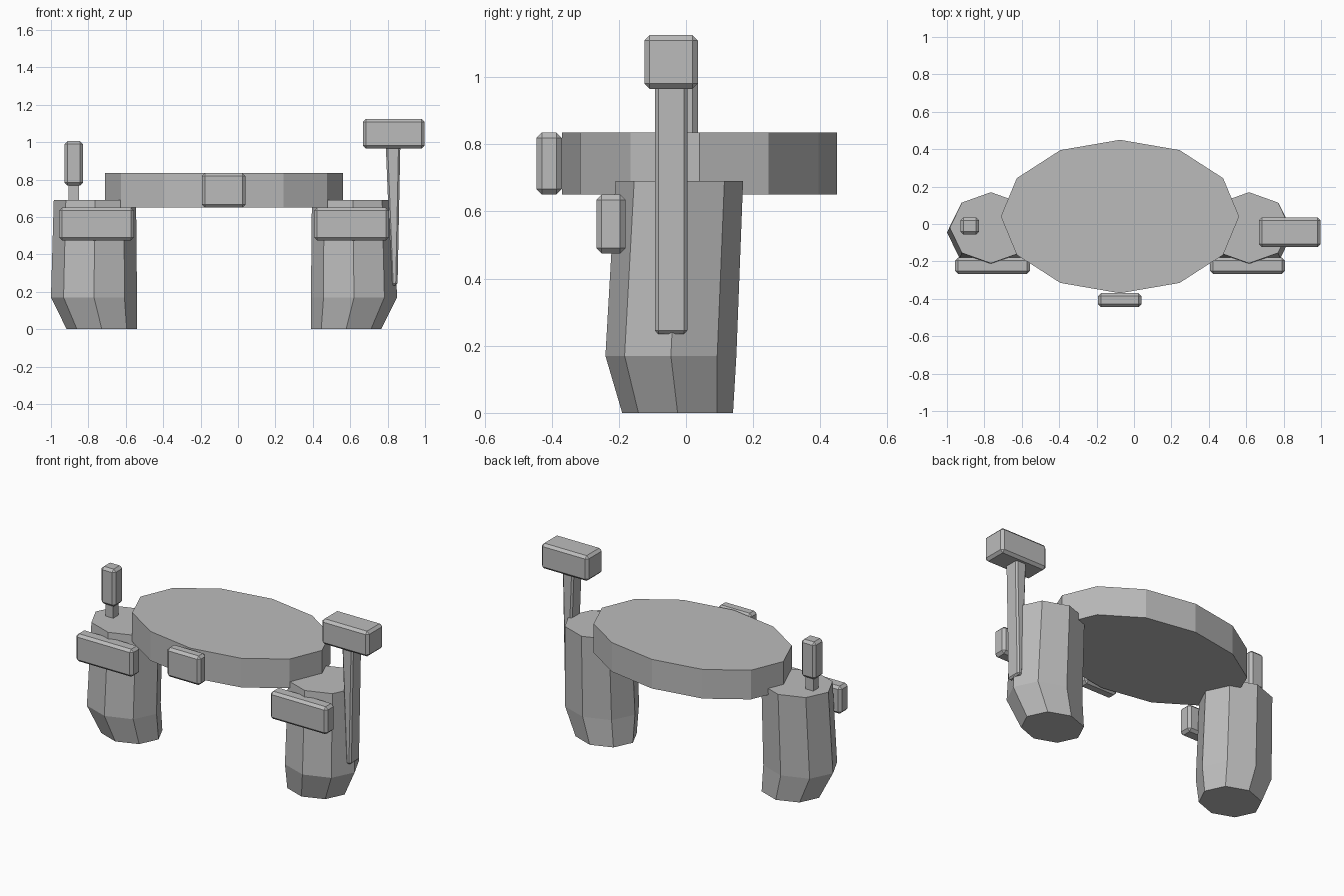
import bpy, bmesh, math

if "Cube" in bpy.data.objects:
    bpy.data.objects.remove(bpy.data.objects["Cube"], do_unlink=True)

# One plain grey for everything
GREY = (0.5, 0.5, 0.5, 1)
grey = bpy.data.materials.new("plain grey")
grey.use_nodes = True
grey.diffuse_color = GREY
grey.node_tree.nodes["Principled BSDF"].inputs["Base Color"].default_value = GREY

MID_X = -0.075  # the stool is symmetric about this plane


def finish(name, bm):
    bmesh.ops.recalc_face_normals(bm, faces=bm.faces)
    mesh = bpy.data.meshes.new(name)
    bm.to_mesh(mesh)
    bm.free()
    mesh.materials.append(grey)
    obj = bpy.data.objects.new(name, mesh)
    bpy.context.collection.objects.link(obj)
    return obj


def lofted(name, sides, rings):
    """Closed prism through elliptical rings (cx, cy, z, rx, ry)."""
    bm = bmesh.new()
    loops = []
    for cx, cy, z, rx, ry in rings:
        angles = [math.tau * i / sides for i in range(sides)]
        loops.append([bm.verts.new((cx + rx * math.cos(a), cy + ry * math.sin(a), z))
                      for a in angles])
    for low, high in zip(loops, loops[1:]):
        for i in range(sides):
            j = (i + 1) % sides
            bm.faces.new((low[i], low[j], high[j], high[i]))
    bm.faces.new(loops[0][::-1])
    bm.faces.new(loops[-1])
    return finish(name, bm)


def block(name, x, y, z, bevel=0.016, bottom_x=None):
    """Chamfered box between limits; bottom_x narrows the lower end."""
    bm = bmesh.new()
    bmesh.ops.create_cube(bm, size=1)
    for v in bm.verts:
        limits = bottom_x if bottom_x and v.co.z < 0 else x
        v.co = (limits[v.co.x > 0], y[v.co.y > 0], z[v.co.z > 0])
    obj = finish(name, bm)
    if bevel:
        mod = obj.modifiers.new("chamfer", "BEVEL")
        mod.width = bevel
        mod.segments = 1
    return obj


# Oval seat slab
lofted("seat", 12, [(MID_X, 0.04, z, 0.637, 0.41) for z in (0.65, 0.835)])

# Tapered legs with a plate on the front of each
for side, name in ((-1, "right"), (1, "left")):
    lofted(name + "_leg", 8, [
        (MID_X + side * 0.653, -0.025, 0, 0.188, 0.165),
        (MID_X + side * 0.695, -0.045, 0.17, 0.23, 0.195),
        (MID_X + side * 0.69, -0.02, 0.69, 0.22, 0.19),
    ])
    cx = MID_X + side * 0.682
    block(name + "_leg_plate", (cx - 0.2, cx + 0.2), (-0.267, -0.18), (0.475, 0.65))

# Plate on the front of the seat
block("seat_plate", (-0.193, 0.04), (-0.445, -0.37), (0.65, 0.835))

# Upright knob on the right leg
block("knob_stem", (-0.905, -0.85), (-0.037, 0.017), (0.66, 0.79), bevel=0)
block("knob", (-0.928, -0.828), (-0.057, 0.036), (0.768, 1.005))

# Mallet leaning on the left leg
block("mallet_head", (0.668, 0.997), (-0.124, 0.035), (0.965, 1.125))
block("mallet_handle", (0.79, 0.868), (-0.092, 0.004), (0.235, 0.985),
      bevel=0.01, bottom_x=(0.82, 0.853))
